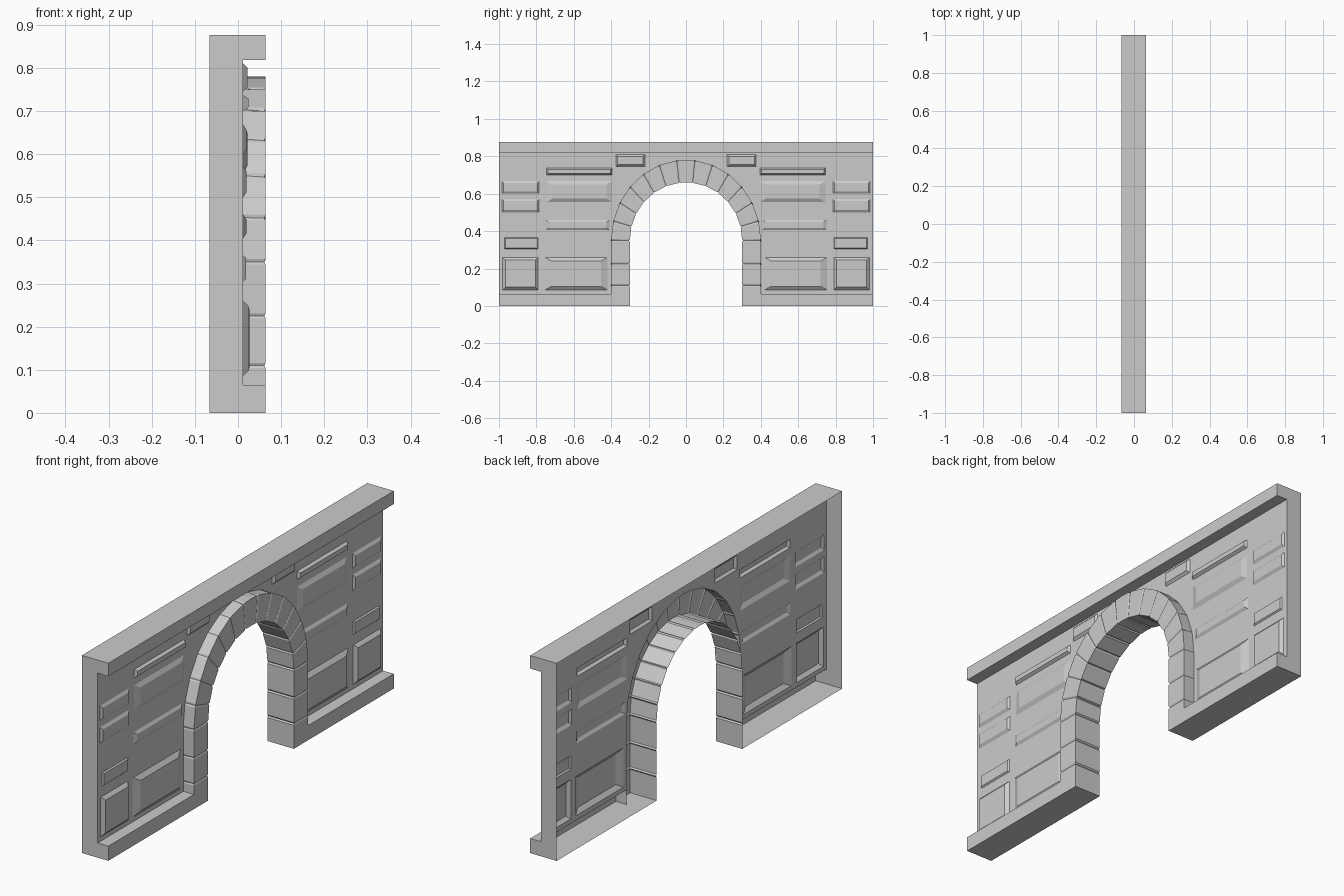
import bpy, bmesh, math

if "Cube" in bpy.data.objects:
    bpy.data.objects.remove(bpy.data.objects["Cube"])

XB, XW, XF = -0.066, 0.012, 0.064      # back edge, wall plane, front plane
TOP, CAP, BASE = 0.876, 0.818, 0.065   # heights of top, cornice underside, plinth top
SPRING = 0.35                          # height where the arch starts


def finish(bm, name):
    """Weld, orient the front toward +x, mirror across y."""
    bmesh.ops.remove_doubles(bm, verts=bm.verts[:], dist=1e-5)
    bmesh.ops.recalc_face_normals(bm, faces=bm.faces[:])
    bm.normal_update()
    front = max(bm.faces, key=lambda f: abs(f.normal.x) * f.calc_area())
    if front.normal.x < 0:
        bmesh.ops.reverse_faces(bm, faces=bm.faces[:])
    me = bpy.data.meshes.new(name)
    bm.to_mesh(me)
    bm.free()
    ob = bpy.data.objects.new(name, me)
    bpy.context.collection.objects.link(ob)
    m = ob.modifiers.new("mirror", 'MIRROR')
    m.use_axis = (False, True, False)
    m.merge_threshold = 0.0005
    return ob


def face(bm, pts):
    return bm.faces.new([bm.verts.new(p) for p in pts])


def station(s):
    """Inner and outer (y, z) of the arch; s < 0 is the jamb, s >= 0 an angle."""
    if s < 0:
        return (0.30, SPRING + s), (0.40, SPRING + s)
    c, n = math.cos(s), math.sin(s)
    return (0.30 * c, SPRING + 0.31 * n), (0.40 * c, SPRING + 0.43 * n)


# Block joints: three jamb courses, then thirteen wedge stones over the arch
joints = [-0.24, -0.125, 0.0] + [k * math.pi / 13 for k in range(1, 7)]
stops = [(-SPRING, 0)]
for j in joints:
    d0 = 0.006 if j <= 0 else 0.017
    d1 = 0.006 if j < 0 else 0.017
    stops += [(j - d0, 0), (j, 0.005), (j + d1, 0)]
stops.append((math.pi / 2, 0))

# Arch stones: a U section swept along the opening, pinched at each joint
bm = bmesh.new()
prev = None
for s, g in stops:
    (iy, iz), (oy, oz) = station(s)
    ty, tz = oy - iy, oz - iz
    L = math.hypot(ty, tz)
    ty, tz = ty / L * g, tz / L * g
    row = [bm.verts.new(p) for p in (
        (XW, oy, oz), (XF - g * 0.6, oy - ty, oz - tz),
        (XF - g * 0.6, iy + ty, iz + tz), (XB, iy + ty, iz + tz))]
    if prev:
        for a in range(3):
            bm.faces.new((prev[a], prev[a + 1], row[a + 1], row[a]))
    prev = row
finish(bm, "arch_stones")

# Cornice, plinth and end walls (open at the back)
bm = bmesh.new()
for (x0, z0), (x1, z1), y0 in (
        ((XB, TOP), (XF, TOP), 0), ((XF, TOP), (XF, CAP), 0), ((XF, CAP), (XW, CAP), 0),
        ((XW, BASE), (XF, BASE), 0.4), ((XF, BASE), (XF, 0), 0.4), ((XF, 0), (XB, 0), 0.4)):
    face(bm, [(x0, y0, z0), (x1, y0, z1), (x1, 1, z1), (x0, 1, z0)])
face(bm, [(XF, 0.3, 0), (XB, 0.3, 0), (XB, 0.4, 0), (XF, 0.4, 0)])
face(bm, [(XB, 1, 0), (XF, 1, 0), (XF, 1, BASE), (XW, 1, BASE), (XB, 1, BASE)])
face(bm, [(XB, 1, BASE), (XW, 1, BASE), (XW, 1, CAP), (XB, 1, CAP)])
face(bm, [(XB, 1, CAP), (XW, 1, CAP), (XF, 1, CAP), (XF, 1, TOP), (XB, 1, TOP)])
finish(bm, "cornice_plinth_ends")

# Raised blocks: y0, y1, z0, z1, side bevel, top/bottom bevel, height
blocks = [
    (0.42, 0.755, 0.085, 0.26, 0.035, 0.02, 0.015),
    (0.41, 0.75, 0.405, 0.46, 0.015, 0.012, 0.008),
    (0.395, 0.745, 0.555, 0.667, 0.03, 0.018, 0.010),
    (0.395, 0.745, 0.70, 0.737, 0.008, 0.008, 0.012),
    (0.79, 0.98, 0.085, 0.26, 0.015, 0.015, 0.014),
    (0.79, 0.97, 0.305, 0.365, 0.005, 0.005, 0.006),
    (0.785, 0.985, 0.50, 0.572, 0.01, 0.012, 0.008),
    (0.785, 0.985, 0.60, 0.668, 0.01, 0.012, 0.008),
    (0.22, 0.375, 0.745, 0.81, 0.01, 0.01, 0.010),
]


def loop(bm, pts, x):
    vs = [bm.verts.new((x, y, z)) for y, z in pts]
    return vs, [bm.edges.new((vs[i - 1], vs[i])) for i in range(len(vs))]


# Wall face with a hole under each raised block
bm = bmesh.new()
curve = [station(s)[1] for s, g in stops]
curve = [p for p in curve if p[1] > BASE + 0.01]
outline = [(0.4, BASE)] + curve + [(0, CAP), (1, CAP), (1, BASE)]
edges = loop(bm, outline, XW)[1]
rims = []
for y0, y1, z0, z1, *rest in blocks:
    vs, es = loop(bm, [(y0, z0), (y1, z0), (y1, z1), (y0, z1)], XW)
    edges += es
    rims.append((vs, rest))
bmesh.ops.triangle_fill(bm, edges=edges, use_beauty=True, use_dissolve=False,
                        normal=(1, 0, 0))
for vs, (by, bz, h) in rims:
    top = [bm.verts.new((XW + h, v.co.y + by * sy, v.co.z + bz * sz))
           for v, (sy, sz) in zip(vs, ((1, 1), (-1, 1), (-1, -1), (1, -1)))]
    for i in range(4):
        bm.faces.new((vs[i - 1], vs[i], top[i], top[i - 1]))
    bm.faces.new(top)
finish(bm, "wall_with_blocks")
